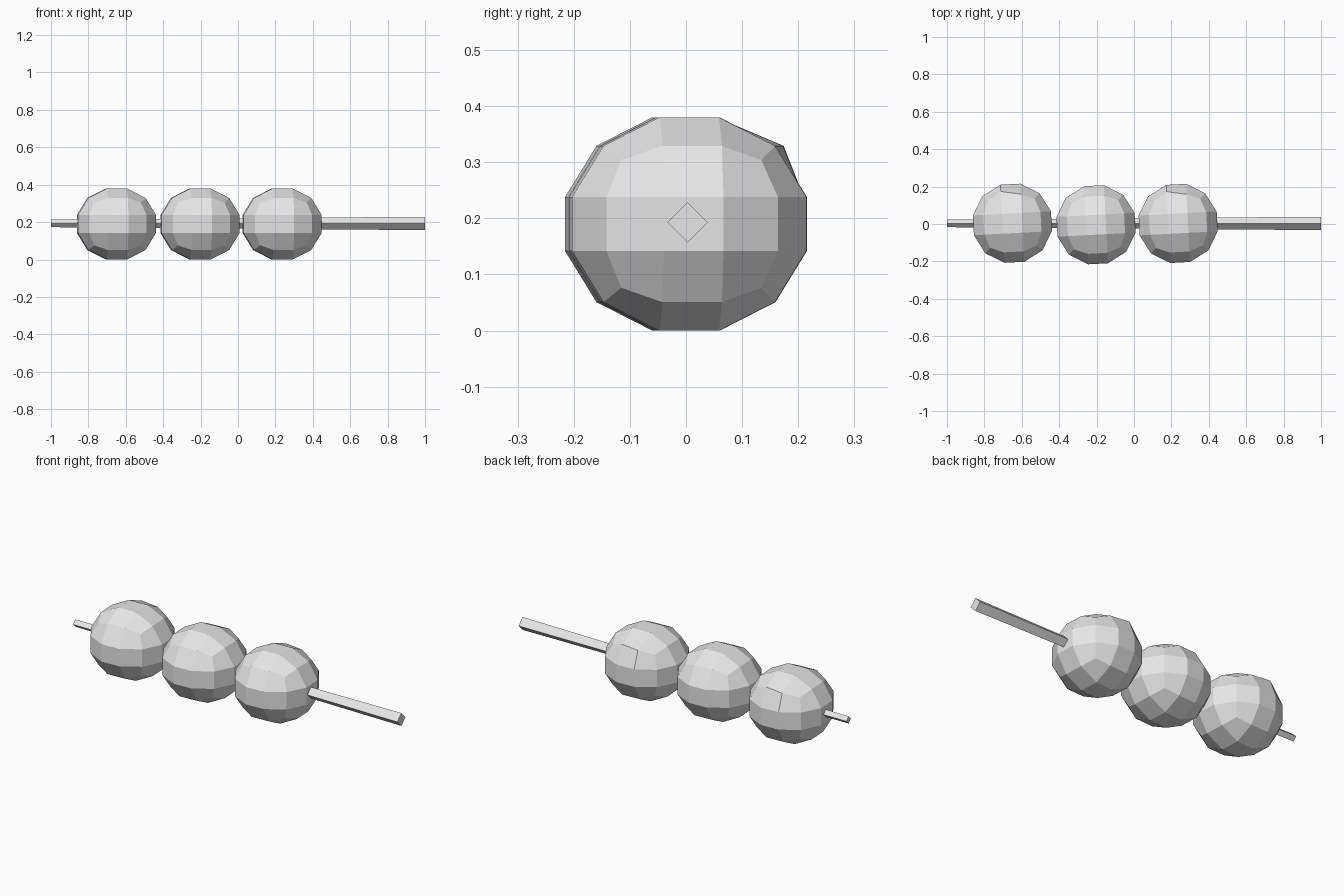
import bpy, bmesh, math
from itertools import product
from mathutils import Vector, Matrix

cube = bpy.data.objects.get("Cube")
if cube:
    bpy.data.objects.remove(cube, do_unlink=True)

# single grey colour
grey = bpy.data.materials.new("light_grey")
grey.use_nodes = True
colour = (0.8, 0.8, 0.8, 1)
grey.diffuse_color = colour
grey.node_tree.nodes["Principled BSDF"].inputs["Base Color"].default_value = colour


def finish(bm, name):
    bmesh.ops.recalc_face_normals(bm, faces=bm.faces)
    mesh = bpy.data.meshes.new(name)
    bm.to_mesh(mesh)
    bm.free()
    mesh.materials.append(grey)
    obj = bpy.data.objects.new(name, mesh)
    bpy.context.collection.objects.link(obj)
    return obj


# ball: cube with three by three quads per side, rounded
MINOR = 0.053
MAJOR = {1: 0.209, 2: 0.153, 3: 0.125}


def rounded(p):
    outer = sum(abs(c) == 3 for c in p)
    return Vector([math.copysign(MAJOR[outer] if abs(c) == 3 else MINOR, c) for c in p])


def ball(name, x, y, turn, uneven):
    bm = bmesh.new()
    verts = {}
    steps = (-3, -1, 1, 3)
    for p in product(steps, repeat=3):
        if 3 in map(abs, p):
            co = rounded(p)
            # one slightly pulled-out point on the back upper edge
            if uneven and p == (-1, 3, 3):
                co.y += 0.02
            verts[p] = bm.verts.new(co)
    for axis, side, i, j in product(range(3), (-3, 3), range(3), range(3)):
        corners = []
        for a, b in ((i, j), (i + 1, j), (i + 1, j + 1), (i, j + 1)):
            p = [steps[a], steps[b]]
            p.insert(axis, side)
            corners.append(verts[tuple(p)])
        bm.faces.new(corners)
    bm.transform(Matrix.Translation((x, y, 0.19))
                 @ Matrix.Rotation(math.radians(turn), 4, "Z")
                 @ Matrix.Diagonal((1, 1, 0.91, 1)))
    finish(bm, name)


ball("right_ball", -0.65, 0.004, 3, True)
ball("middle_ball", -0.203, -0.004, 3, False)
ball("left_ball", 0.236, 0.003, 3, True)

# skewer: tapering stick with a diamond section
bm = bmesh.new()
rings = []
for x, r in ((-1, 0.02), (0.4, 0.031), (1, 0.0357)):
    rings.append([bm.verts.new((x, 0.003 + r * dy, 0.193 + r * dz))
                  for dy, dz in ((1, 0), (0, 1), (-1, 0), (0, -1))])
for a, b in zip(rings, rings[1:]):
    for k in range(4):
        n = (k + 1) % 4
        bm.faces.new((a[k], a[n], b[n], b[k]))
bm.faces.new(rings[0])
bm.faces.new(rings[-1])
finish(bm, "skewer")
